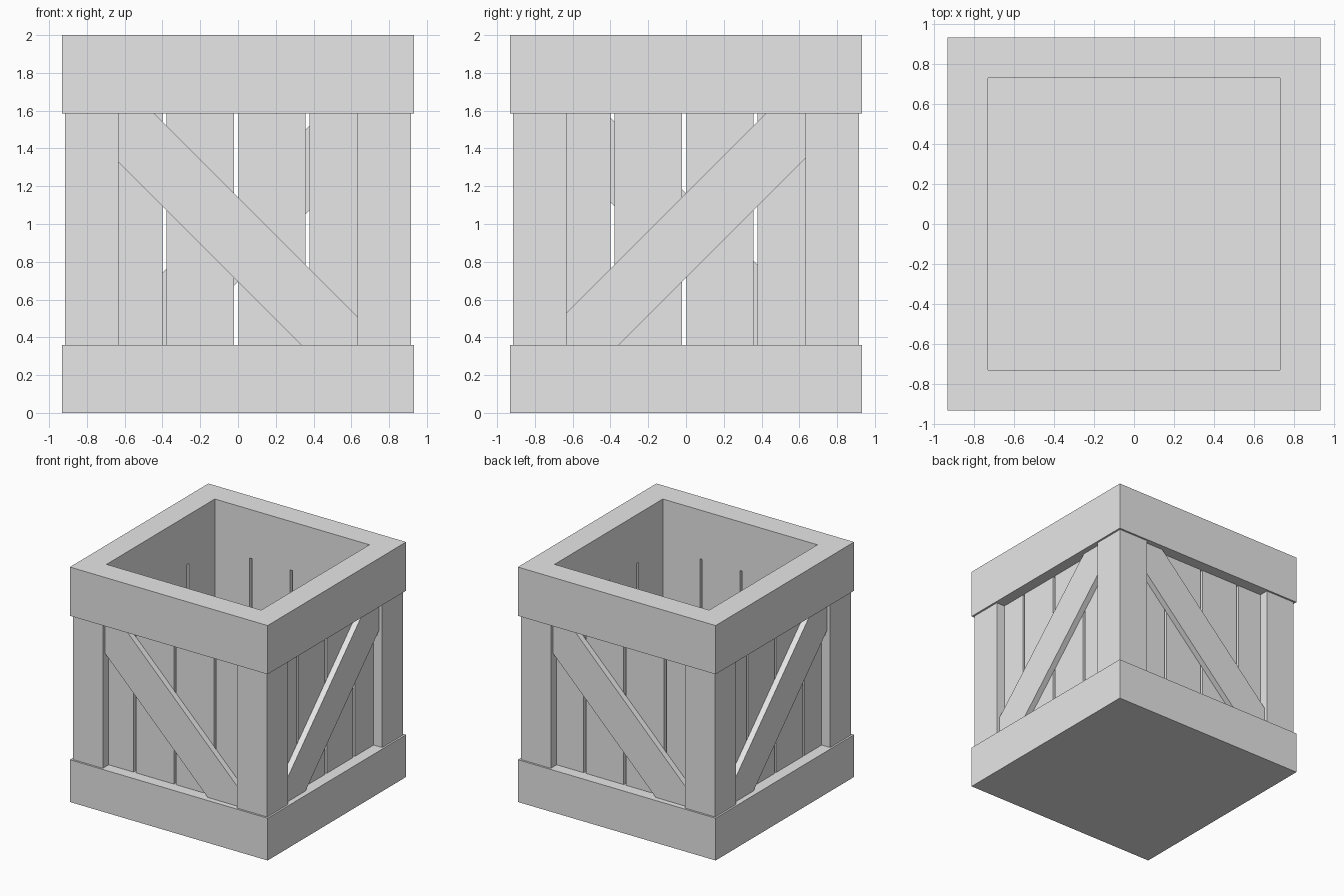
import bpy, bmesh, math
from mathutils import Matrix, Vector

if "Cube" in bpy.data.objects:
    bpy.data.objects.remove(bpy.data.objects["Cube"], do_unlink=True)

GREY = (0.8, 0.8, 0.8, 1.0)
wood = bpy.data.materials.new("light_grey")
wood.use_nodes = True
wood.diffuse_color = GREY
wood.node_tree.nodes["Principled BSDF"].inputs["Base Color"].default_value = GREY

# Main measures
OUTER = 0.931       # half width of base and rim
INNER = 0.728       # half width of the inside
POST = 0.915        # outer face of the corner posts
POST_EDGE = 0.633   # inner edge of the corner posts
PANEL = 0.835       # outer face of the planks
BRACE = 0.885       # outer face of the braces
LOW, HIGH, TOP = 0.36, 1.585, 2.0


def finish(name, bm):
    bmesh.ops.recalc_face_normals(bm, faces=bm.faces[:])
    mesh = bpy.data.meshes.new(name)
    bm.to_mesh(mesh)
    bm.free()
    mesh.materials.append(wood)
    obj = bpy.data.objects.new(name, mesh)
    bpy.context.collection.objects.link(obj)
    return obj


def prism(name, points, offset, matrix=Matrix()):
    """Extrude a flat outline by an offset, then place it."""
    bm = bmesh.new()
    face = bm.faces.new([bm.verts.new(p) for p in points])
    moved = bmesh.ops.extrude_face_region(bm, geom=[face], use_keep_orig=True)["geom"]
    verts = [v for v in moved if isinstance(v, bmesh.types.BMVert)]
    bmesh.ops.translate(bm, vec=Vector(offset), verts=verts)
    bm.transform(matrix)
    return finish(name, bm)


def square(half, z):
    return [(-half, -half, z), (half, -half, z), (half, half, z), (-half, half, z)]


# Base slab
prism("base", square(OUTER, 0), (0, 0, LOW))

# Top rim: a square ring swept through four corner loops
bm = bmesh.new()
loops = [[bm.verts.new(p) for p in square(h, z)]
         for h, z in ((OUTER, HIGH), (OUTER, TOP), (INNER, TOP), (INNER, HIGH))]
for i in range(4):
    a, b = loops[i], loops[(i + 1) % 4]
    for j in range(4):
        k = (j + 1) % 4
        bm.faces.new((a[j], a[k], b[k], b[j]))
finish("top_rim", bm)

# Walls: front, right, back and left
GAPS = (-0.389, -0.009, 0.368)
HALF_GAP = 0.011
for i, side in enumerate(("front", "right", "back", "left")):
    turn = Matrix.Rotation(i * math.pi / 2, 4, "Z")
    flip = 1 if i < 2 else -1

    # Corner post with an L-shaped section
    section = [(POST, -POST), (POST, -POST_EDGE), (INNER, -POST_EDGE),
               (INNER, -INNER), (POST_EDGE, -INNER), (POST_EDGE, -POST)]
    prism(side + "_corner_post", [(x, y, LOW) for x, y in section],
          (0, 0, HIGH - LOW), turn)

    # Upright planks with narrow gaps
    edges = [-POST_EDGE]
    for g in GAPS:
        edges += [g - HALF_GAP, g + HALF_GAP]
    edges.append(POST_EDGE)
    for n in range(0, len(edges), 2):
        l, r = flip * edges[n], flip * edges[n + 1]
        outline = [(l, -PANEL, LOW), (r, -PANEL, LOW), (r, -PANEL, HIGH), (l, -PANEL, HIGH)]
        prism(f"{side}_plank_{n // 2 + 1}", outline, (0, PANEL - INNER, 0), turn)

    # Diagonal brace trimmed by the posts, base and rim
    mirror = -1 if i % 2 else 1
    lower = 0.716 if i % 2 else 0.695
    upper = lower + 0.446
    e = POST_EDGE
    shape = [(-e, lower + e), (-e, HIGH), (upper - HIGH, HIGH),
             (e, upper - e), (e, LOW), (lower - LOW, LOW)]
    prism(side + "_brace", [(mirror * u, -BRACE, z) for u, z in shape],
          (0, BRACE - PANEL, 0), turn)
